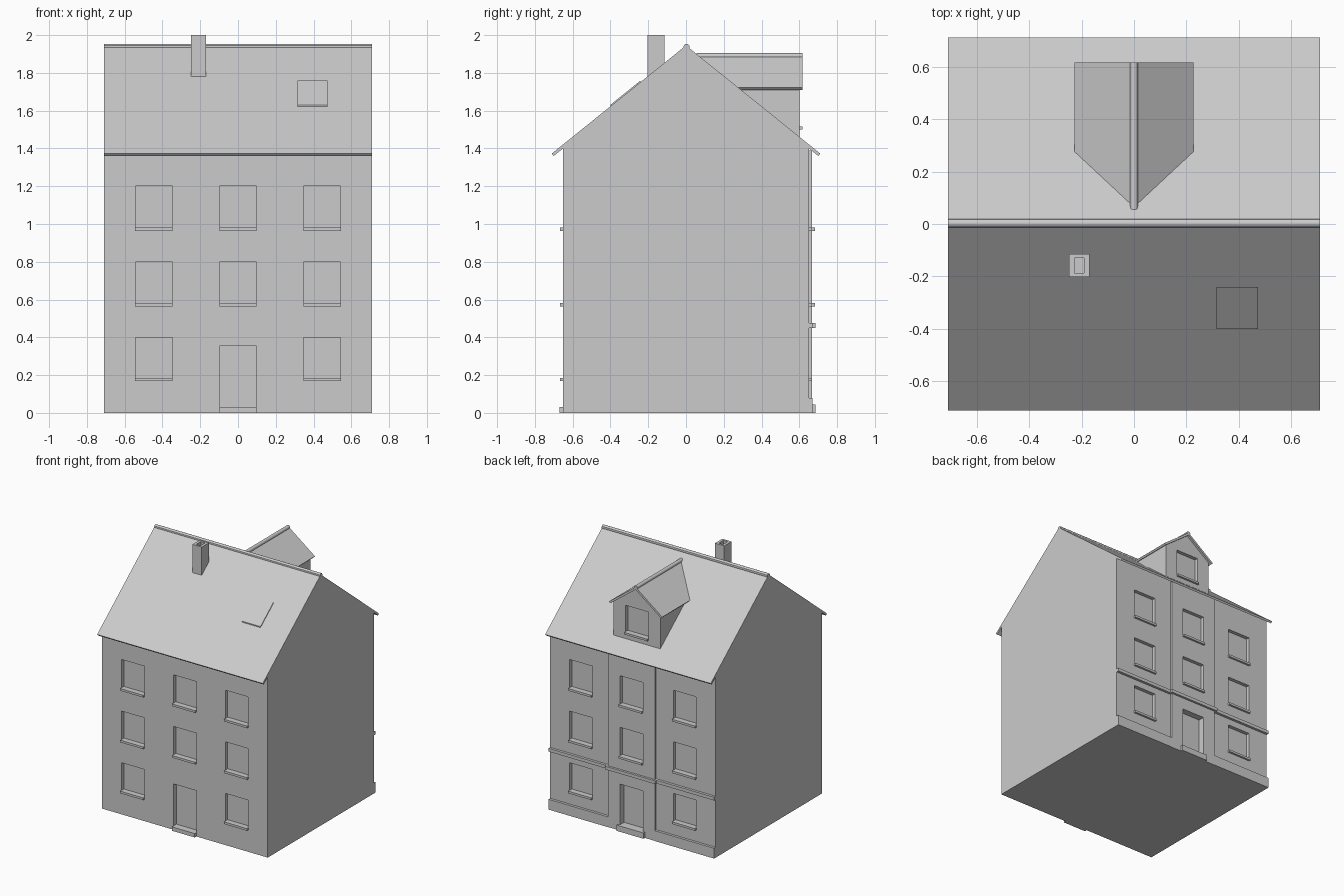
import bpy, bmesh
from mathutils import Vector

if "Cube" in bpy.data.objects:
    bpy.data.objects.remove(bpy.data.objects["Cube"])

W, D, S = 0.71, 0.65, 0.805          # half width, wall depth, roof slope
PROJ = 0.668                         # face of the projecting rear bay
top = lambda y: 1.945 - S * abs(y)   # upper surface of the main roof


def finish(name, bm):
    bmesh.ops.recalc_face_normals(bm, faces=bm.faces)
    me = bpy.data.meshes.new(name)
    bm.to_mesh(me)
    bm.free()
    ob = bpy.data.objects.new(name, me)
    bpy.context.collection.objects.link(ob)
    return ob


def add_box(bm, x0, x1, y0, y1, z0, z1):
    vs = bmesh.ops.create_cube(bm, size=1)['verts']
    for v in vs:
        v.co = Vector(((x0 + x1) / 2 + v.co.x * (x1 - x0),
                       (y0 + y1) / 2 + v.co.y * (y1 - y0),
                       (z0 + z1) / 2 + v.co.z * (z1 - z0)))


def boxes(name, items):
    bm = bmesh.new()
    for b in items:
        add_box(bm, *b)
    return finish(name, bm)


def prism(name, pts, a, b, axis):
    """Extrude a profile of (u, z) points along x or y from a to b."""
    bm = bmesh.new()
    place = (lambda u, z: (a, u, z)) if axis == 'x' else (lambda u, z: (u, a, z))
    f = bm.faces.new([bm.verts.new(place(*p)) for p in pts])
    ext = bmesh.ops.extrude_face_region(bm, geom=[f])['geom']
    move = (b - a, 0, 0) if axis == 'x' else (0, b - a, 0)
    bmesh.ops.translate(bm, vec=move, verts=[g for g in ext if isinstance(g, bmesh.types.BMVert)])
    return finish(name, bm)


def boolean(ob, other, op):
    m = ob.modifiers.new(op, 'BOOLEAN')
    m.operation, m.object, m.solver = op, other, 'EXACT'
    bpy.context.view_layer.objects.active = ob
    bpy.ops.object.modifier_apply(modifier=m.name)
    bpy.data.objects.remove(other)


def trim_to_roof(ob):
    """Remove what lies hidden beneath the rear roof slope."""
    bm = bmesh.new()
    bm.from_mesh(ob.data)
    bmesh.ops.bisect_plane(bm, geom=bm.verts[:] + bm.edges[:] + bm.faces[:],
                           plane_co=(0, 0, top(0) - 0.006), plane_no=Vector((0, S, 1)).normalized(),
                           clear_inner=True)
    bm.to_mesh(ob.data)
    bm.free()


def rod(name, a, b, r):
    a, b = Vector(a), Vector(b)
    bpy.ops.mesh.primitive_cylinder_add(vertices=12, radius=r, depth=(b - a).length, location=(a + b) / 2,
                                        rotation=(b - a).to_track_quat('Z', 'Y').to_euler())
    bpy.context.object.name = name
    bpy.ops.object.shade_smooth_by_angle()


# House body with gables and a slightly projecting rear bay
under = lambda y: top(y) - 0.019
body = prism('house_body', [(-D, 0), (D, 0), (D, under(D)), (0, under(0)), (-D, under(D))], -W, W, 'x')
bay = prism('rear_bay', [(0.5, 0), (PROJ, 0), (PROJ, under(PROJ)), (0.5, under(PROJ))], -0.2, 0.2, 'x')
boolean(body, bay, 'UNION')

# Window and door recesses, with sills below the windows
cuts, sills = [], []
for x in (-0.445, 0, 0.445):
    for z in (0.175, 0.57, 0.97):
        for side in (-1, 1):
            if x == 0 and z < 0.5:
                continue
            face = PROJ if (side > 0 and x == 0) else D
            h = 0.4 if z < 0.5 else z + 0.23
            ya, yb = sorted((side * (face - 0.028), side * (face + 0.05)))
            cuts.append((x - 0.098, x + 0.098, ya, yb, z, h))
            ya, yb = sorted((side * (face - 0.035), side * (face + 0.016)))
            sills.append((x - 0.099, x + 0.099, ya, yb, z - 0.006, z + 0.011))
cuts.append((-0.098, 0.098, -0.75, -D + 0.035, 0.02, 0.355))
cuts.append((-0.098, 0.098, PROJ - 0.05, 0.75, 0.03, 0.36))
boolean(body, boxes('cutter', cuts), 'DIFFERENCE')
boxes('window_sills', sills)

# Door steps
boxes('front_step', [(-0.098, 0.098, -0.67, -0.6, 0, 0.03)])
boxes('rear_step', [(-0.115, 0.115, 0.6, 0.685, 0, 0.045)])

# Rear plinth and string course
boxes('plinth', [(-W, -0.2, 0.6, 0.67, 0, 0.08), (0.2, W, 0.6, 0.67, 0, 0.08)])
boxes('string_course', [(-W, -0.21, 0.6, 0.67, 0.45, 0.475), (0.21, W, 0.6, 0.67, 0.45, 0.475),
                        (-0.215, 0.215, 0.63, 0.685, 0.45, 0.475)])

# Main roof slab and ridge roll
prism('main_roof', [(-0.711, top(0.711)), (0, top(0)), (0.711, top(0.711)), (0.70, top(0.70) - 0.021),
                    (0, top(0) - 0.021), (-0.70, top(0.70) - 0.021)], -W, W, 'x')
rod('main_ridge', (-W, 0.003, 1.938), (W, 0.003, 1.938), 0.016)

# Dormer
dtop = lambda x: 1.893 - 0.75 * abs(x)
dormer = prism('dormer_walls', [(-0.2, 1.3), (0.2, 1.3), (0.2, dtop(0.2) - 0.015), (0, dtop(0) - 0.015),
                                (-0.2, dtop(0.2) - 0.015)], 0, 0.6, 'y')
boolean(dormer, boxes('cutter', [(-0.098, 0.098, 0.572, 0.7, 1.505, 1.72)]), 'DIFFERENCE')
trim_to_roof(dormer)
boxes('dormer_sill', [(-0.099, 0.099, 0.56, 0.616, 1.5, 1.516)])
roof = prism('dormer_roof', [(-0.228, dtop(0.228)), (0, dtop(0)), (0.228, dtop(0.228)), (0.217, dtop(0.217) - 0.02),
                             (0, dtop(0) - 0.02), (-0.217, dtop(0.217) - 0.02)], 0, 0.617, 'y')
trim_to_roof(roof)
rod('dormer_ridge', (0, 0.055, 1.889), (0, 0.617, 1.889), 0.015)

# Chimney with flue opening
chimney = boxes('chimney', [(-0.248, -0.169, -0.203, -0.114, 1.7, 2.0)])
boolean(chimney, boxes('cutter', [(-0.227, -0.19, -0.188, -0.13, 1.96, 2.1)]), 'DIFFERENCE')

# Skylight lying on the front slope
prism('skylight', [(-0.4, top(0.4) - 0.01), (-0.24, top(0.24) - 0.01), (-0.24, top(0.24) + 0.008),
                   (-0.4, top(0.4) + 0.008)], 0.315, 0.473, 'x')
